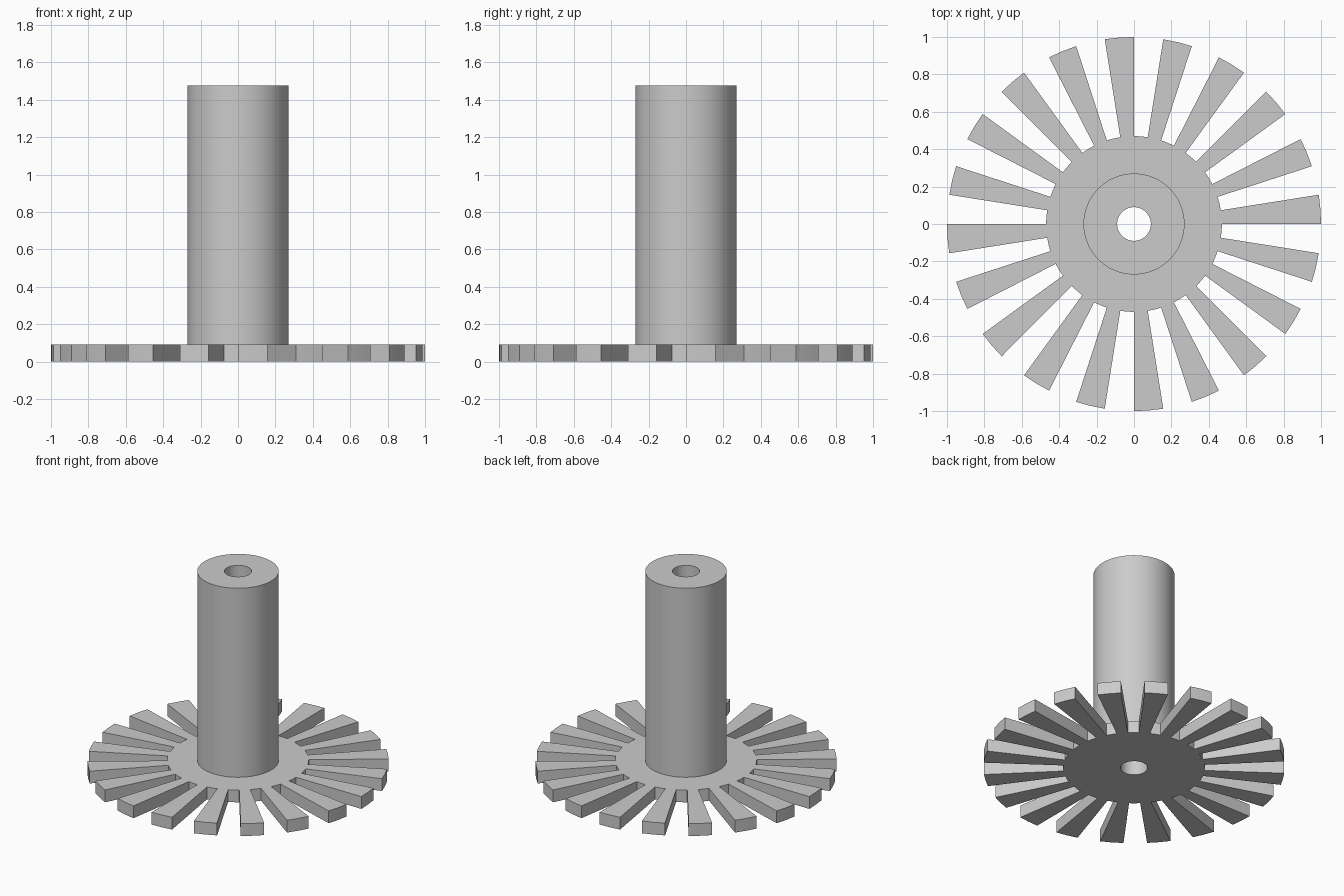
import bpy, bmesh, math

cube = bpy.data.objects.get("Cube")
if cube:
    bpy.data.objects.remove(cube, do_unlink=True)

TEETH, STEPS = 20, 4                 # each pitch is half tooth, half gap
BORE, SHAFT, ROOT, TIP = 0.09, 0.27, 0.47, 1.0
PLATE_TOP, SHAFT_TOP = 0.09, 1.475
SEGMENTS = TEETH * STEPS

grey = bpy.data.materials.new("plain grey")
grey.use_nodes = True
grey.diffuse_color = (0.6, 0.6, 0.6, 1)
grey.node_tree.nodes["Principled BSDF"].inputs["Base Color"].default_value = (0.6, 0.6, 0.6, 1)


def raise_faces(bm, faces, height):
    """Extrude faces upward and return the new caps."""
    result = bmesh.ops.extrude_face_region(bm, geom=faces)["geom"]
    verts = [g for g in result if isinstance(g, bmesh.types.BMVert)]
    bmesh.ops.translate(bm, verts=verts, vec=(0, 0, height))
    return [g for g in result if isinstance(g, bmesh.types.BMFace)]


# Flat polar grid, leaving gaps between the teeth
bm = bmesh.new()
rings = []
for radius in (BORE, SHAFT, ROOT, TIP):
    ring = []
    for i in range(SEGMENTS):
        a = math.tau * i / SEGMENTS
        ring.append(bm.verts.new((radius * math.cos(a), radius * math.sin(a), 0)))
    rings.append(ring)

for band, (inner, outer) in enumerate(zip(rings, rings[1:])):
    for i in range(SEGMENTS):
        if band == 2 and i % STEPS >= STEPS // 2:
            continue
        j = (i + 1) % SEGMENTS
        bm.faces.new((inner[i], outer[i], outer[j], inner[j]))
bmesh.ops.delete(bm, geom=[v for v in bm.verts if not v.link_faces], context="VERTS")

# Toothed plate, then the hollow shaft raised from its centre
caps = raise_faces(bm, bm.faces[:], PLATE_TOP)
core = [f for f in caps if f.calc_center_median().to_2d().length < SHAFT]
raise_faces(bm, core, SHAFT_TOP - PLATE_TOP)
bmesh.ops.recalc_face_normals(bm, faces=bm.faces[:])

mesh = bpy.data.meshes.new("toothed_wheel_and_shaft")
bm.to_mesh(mesh)
bm.free()
mesh.materials.append(grey)
wheel = bpy.data.objects.new("toothed_wheel_and_shaft", mesh)
bpy.context.collection.objects.link(wheel)

# Smooth round walls, sharp rims and tooth corners
bpy.ops.object.select_all(action="DESELECT")
wheel.select_set(True)
bpy.context.view_layer.objects.active = wheel
bpy.ops.object.shade_smooth_by_angle(angle=math.radians(30))
